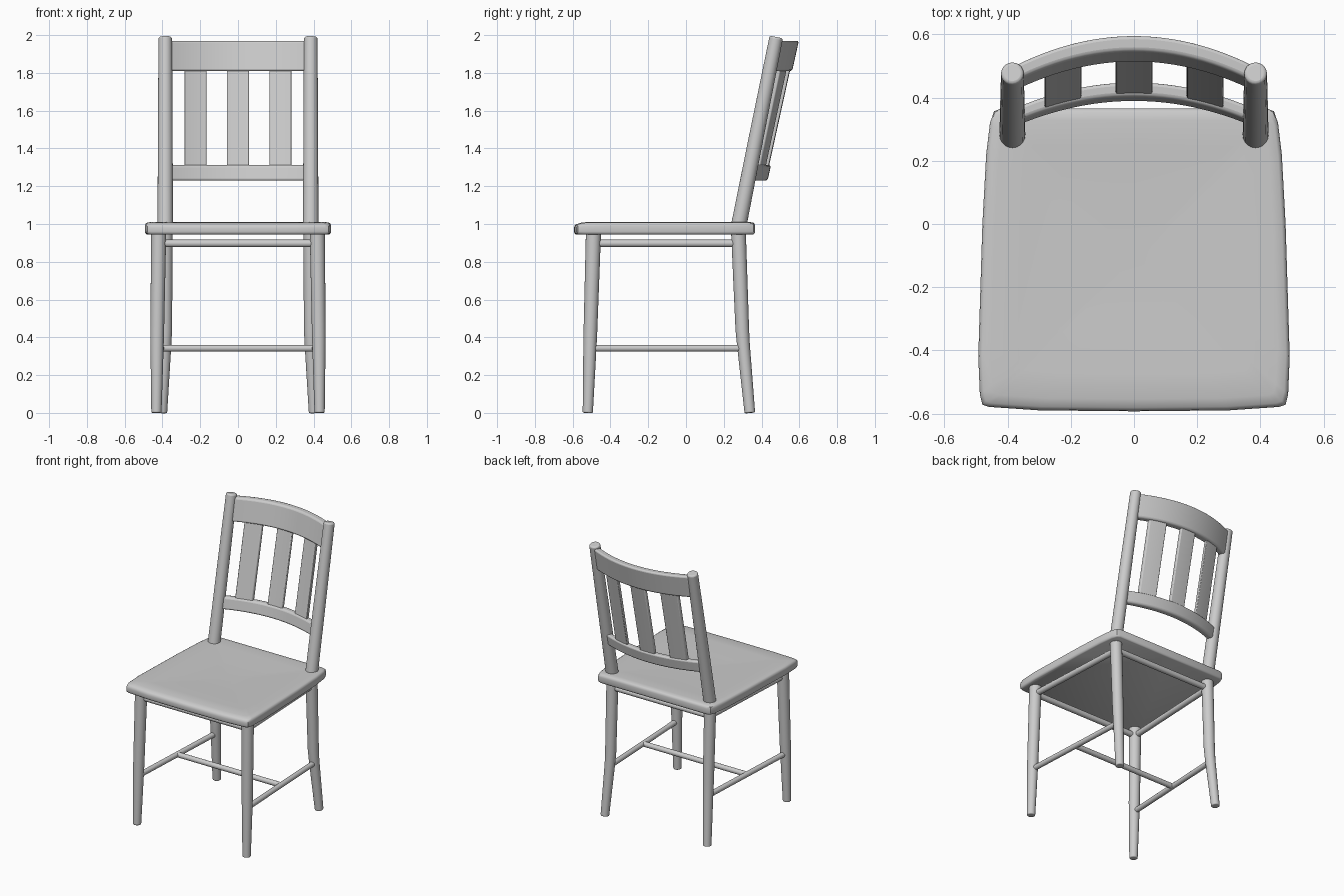
import bpy, bmesh, math
from mathutils import Vector

cube = bpy.data.objects.get("Cube")
if cube:
    bpy.data.objects.remove(cube)

grey = bpy.data.materials.new("plain grey")
grey.use_nodes = True
colour = (0.6, 0.6, 0.6, 1)
grey.diffuse_color = colour
grey.node_tree.nodes["Principled BSDF"].inputs["Base Color"].default_value = colour


def loft(name, rings, bevel=0.0):
    """Skin a list of equal-length point rings and cap both ends."""
    bm = bmesh.new()
    loops = [[bm.verts.new(p) for p in ring] for ring in rings]
    n = len(loops[0])
    for a, b in zip(loops, loops[1:]):
        for i in range(n):
            j = (i + 1) % n
            bm.faces.new((a[i], a[j], b[j], b[i]))
    bm.faces.new(loops[0][::-1])
    bm.faces.new(loops[-1])
    bmesh.ops.recalc_face_normals(bm, faces=bm.faces[:])
    mesh = bpy.data.meshes.new(name)
    bm.to_mesh(mesh)
    bm.free()
    obj = bpy.data.objects.new(name, mesh)
    bpy.context.collection.objects.link(obj)
    mesh.materials.append(grey)
    if bevel:
        mod = obj.modifiers.new("soft edges", "BEVEL")
        mod.width, mod.segments = bevel, 3
        mod.limit_method, mod.angle_limit = "ANGLE", math.radians(50)
    bpy.ops.object.select_all(action="DESELECT")
    obj.select_set(True)
    bpy.context.view_layer.objects.active = obj
    bpy.ops.object.shade_smooth_by_angle(angle=math.radians(45))
    return obj


def rod(name, stations, side=1, bevel=0.008, sides=20):
    """Round bar through (x, y, z, radius) stations, square to its path."""
    pts = [Vector((side * s[0], s[1], s[2])) for s in stations]
    rings = []
    for i, s in enumerate(stations):
        axis = pts[min(i + 1, len(pts) - 1)] - pts[max(i - 1, 0)]
        turn = Vector((0, 0, 1)).rotation_difference(axis)
        rings.append([pts[i] + turn @ Vector((s[3] * math.cos(a), s[3] * math.sin(a), 0))
                      for a in (2 * math.pi * k / sides for k in range(sides))])
    return loft(name, rings, bevel)


# Backrest: leans back and bows rearward between the posts
def back_y(x, z):
    lean = 0.28 + 0.2 * (z - 1)
    bow = 0.085 + 0.02 * (z - 1.3)
    return lean + bow * (1 - (x / 0.385) ** 2)


def bowed_panel(name, x0, x1, z0, z1, thick, bevel, steps):
    rings = []
    for i in range(steps + 1):
        x = x0 + (x1 - x0) * i / steps
        h = thick / 2
        rings.append([(x, back_y(x, z) + d, z)
                      for z, d in ((z0, -h), (z0, h), (z1, h), (z1, -h))])
    return loft(name, rings, bevel)


bowed_panel("top_rail", -0.375, 0.375, 1.81, 1.97, 0.05, 0.012, 24)
bowed_panel("lower_rail", -0.375, 0.375, 1.23, 1.312, 0.045, 0.012, 24)
for name, x in (("right", -0.225), ("middle", 0), ("left", 0.225)):
    bowed_panel(name + "_slat", x - 0.058, x + 0.058, 1.29, 1.83, 0.026, 0.006, 8)

# Seat: rounded outline with soft rim, rolled front edge and shallow dish
half = [(0.0, -0.593), (0.3, -0.59), (0.46, -0.579), (0.48, -0.572), (0.488, -0.54),
        (0.493, -0.42), (0.48, 0.0), (0.468, 0.22), (0.456, 0.32), (0.443, 0.357),
        (0.42, 0.366), (0.0, 0.366)]
outline = half + [(-x, y) for x, y in half[-2:0:-1]]
layers = [(0.98, 0.945), (0.995, 0.95), (1, 0.96), (1, 0.99), (0.994, 1.002),
          (0.975, 1.008), (0.92, 1.011), (0.75, 1.008), (0.4, 1.002), (0.1, 1.0)]
mid_y = -0.113
rings = []
for scale, z in layers:
    ring = []
    for x, y in outline:
        py = mid_y + (y - mid_y) * scale
        roll = max(0, (-0.5 - py) / 0.093) ** 2 * 0.012 if z > 0.98 else 0
        ring.append((x * scale, py, z - roll))
    rings.append(ring)
loft("seat", rings)

# Legs, posts and side stretchers, one set per side
for label, s in (("left", 1), ("right", -1)):
    rod("front_leg_" + label, [(0.432, -0.52, 0.0, 0.027), (0.428, -0.507, 0.4, 0.036),
                               (0.42, -0.49, 0.95, 0.04)], s, 0.006)
    rod("back_leg_" + label, [(0.403, 0.338, 0.0, 0.028), (0.387, 0.304, 0.36, 0.034),
                              (0.385, 0.298, 0.44, 0.036), (0.385, 0.278, 0.95, 0.039)], s, 0.006)
    rod("back_post_" + label, [(0.385, 0.278, 0.985, 0.041), (0.385, 0.37, 1.45, 0.039),
                               (0.385, 0.478, 1.99, 0.036)], s, 0.01)
    rod("side_stretcher_" + label, [(0.428, -0.5, 0.342, 0.018), (0.39, 0.3, 0.342, 0.018)], s, 0)
    rod("side_seat_rail_" + label, [(0.421, -0.49, 0.897, 0.02), (0.385, 0.28, 0.897, 0.02)], s, 0)

# Crosswise bars
rod("cross_stretcher", [(-0.41, -0.1, 0.342, 0.018), (0.41, -0.1, 0.342, 0.018)], 1, 0)
rod("front_seat_rail", [(-0.42, -0.49, 0.897, 0.02), (0.42, -0.49, 0.897, 0.02)], 1, 0)
rod("back_seat_rail", [(-0.385, 0.28, 0.897, 0.02), (0.385, 0.28, 0.897, 0.02)], 1, 0)
